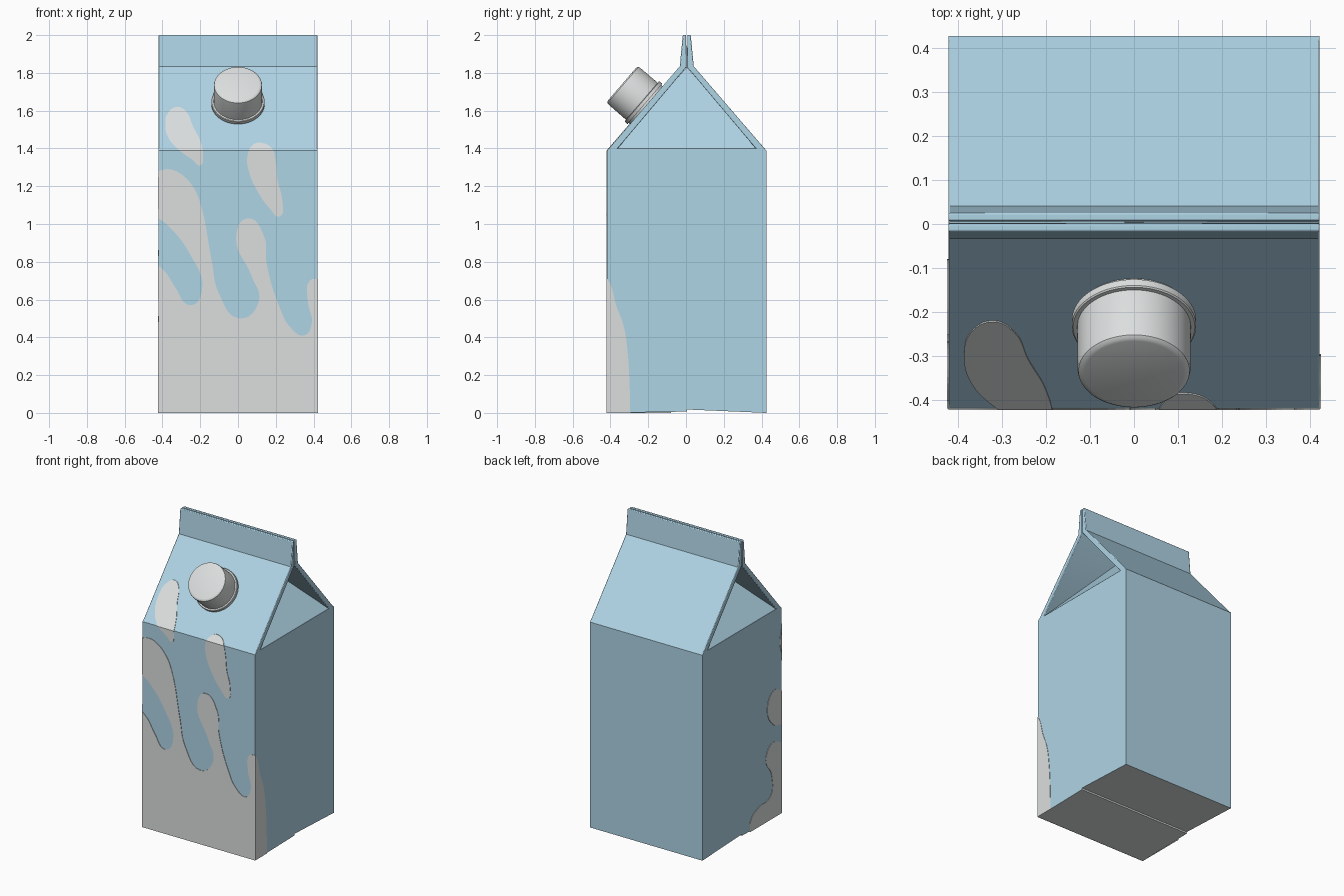
import bpy, bmesh, math
from mathutils import Vector, Matrix

cube = bpy.data.objects.get("Cube")
if cube:
    bpy.data.objects.remove(cube, do_unlink=True)


def make_material(name, rgb):
    mat = bpy.data.materials.new(name)
    mat.use_nodes = True
    mat.diffuse_color = (*rgb, 1)
    mat.node_tree.nodes["Principled BSDF"].inputs["Base Color"].default_value = (*rgb, 1)
    return mat


blue = make_material("pale blue card", (.43, .66, .79))
white = make_material("off white", (.72, .74, .74))

W = .421                    # half width
FRONT, BACK = -.418, .426   # front and back walls
MID = (FRONT + BACK) / 2
EAVE, SHOULDER, RIDGE, TOP = 1.388, 1.40, 1.835, 2.0
SLOPE = (RIDGE - EAVE) / (MID - .037 - FRONT)


def finish(name, bm, *materials):
    bmesh.ops.recalc_face_normals(bm, faces=bm.faces)
    mesh = bpy.data.meshes.new(name)
    bm.to_mesh(mesh)
    bm.free()
    for mat in materials:
        mesh.materials.append(mat)
    obj = bpy.data.objects.new(name, mesh)
    bpy.context.collection.objects.link(obj)
    return obj


def smooth(obj, angle):
    bpy.ops.object.select_all(action="DESELECT")
    obj.select_set(True)
    bpy.context.view_layer.objects.active = obj
    bpy.ops.object.shade_smooth_by_angle(angle=math.radians(angle))


def extrude_across(profile):
    """Sweep a (y, z) outline across the whole width."""
    bm = bmesh.new()
    face = bm.faces.new([bm.verts.new((-W, y, z)) for y, z in profile])
    new = bmesh.ops.extrude_face_region(bm, geom=[face])["geom"]
    verts = [g for g in new if isinstance(g, bmesh.types.BMVert)]
    bmesh.ops.translate(bm, verts=verts, vec=(2 * W, 0, 0))
    return bm


# Carton body, with two overlapping flaps underneath
bm = extrude_across([(FRONT, 0), (FRONT, EAVE), (FRONT + .011, SHOULDER),
                     (BACK - .011, SHOULDER), (BACK, EAVE), (BACK, 0),
                     (MID, .018), (MID, .007)])
bmesh.ops.recalc_face_normals(bm, faces=bm.faces)
for f in bm.faces:
    if f.calc_center_median().z < .03:
        f.material_index = 1
finish("carton_body", bm, blue, white)

# Folded-in gussets: a hipped wedge under the roof panels
bm = bmesh.new()
for sx in (-1, 1):
    for sy in (-1, 1):
        bm.verts.new((sx * W, MID + sy * .38, SHOULDER - .002))
    bm.verts.new((sx * .02, MID, RIDGE - .005))
bmesh.ops.convex_hull(bm, input=bm.verts)
finish("side_gussets", bm, blue)

# Sloping roof panels that turn up into the sealed top fin
half = [(.422, EAVE), (.037, RIDGE), (.021, TOP), (.003, TOP),
        (.002, RIDGE - .005), (.365, SHOULDER), (.40, EAVE - .004)]
for side, name in ((-1, "front_roof_panel"), (1, "back_roof_panel")):
    panel = finish(name, extrude_across([(MID + side * y, z) for y, z in half]), blue)
    bevel = panel.modifiers.new("soft_edges", "BEVEL")
    bevel.width = .004
    bevel.segments = 2
    bevel.limit_method = "ANGLE"
    bevel.angle_limit = math.radians(50)
    smooth(panel, 30)


# Screw cap standing square to the front roof panel
def lathe(name, profile, steps=64):
    bm = bmesh.new()
    verts = [bm.verts.new((r, 0, h)) for r, h in profile]
    edges = [bm.edges.new(pair) for pair in zip(verts, verts[1:])]
    bmesh.ops.spin(bm, geom=verts + edges, axis=(0, 0, 1), cent=(0, 0, 0),
                   angle=math.tau, steps=steps, use_merge=True)
    bmesh.ops.remove_doubles(bm, verts=bm.verts, dist=.0001)
    return finish(name, bm, white)


normal = Vector((0, -SLOPE, 1)).normalized()
cap_y = -.21
tilt = normal.to_track_quat("Z", "Y").to_matrix().to_4x4()
place = Matrix.Translation((0, cap_y, EAVE + (cap_y - FRONT) * SLOPE)) @ tilt
collar = lathe("cap_collar", [(0, -.01), (.132, -.01), (.132, .01), (.141, .01),
                              (.141, .028), (.138, .031), (0, .031)])
cap = lathe("screw_cap", [(0, .02), (.129, .02), (.128, .155), (.126, .163),
                          (.120, .168), (.112, .170), (0, .170)])
for part in (collar, cap):
    part.matrix_world = place
    smooth(part, 35)


# Milk splashes: thin plates cut from smooth outlines and laid on the card
def on_front(u, v, w):
    return (u, FRONT + max(0, v - EAVE) * SLOPE ** -1 - .002 - w, v)


def on_left(u, v, w):
    return (W + .001 + w, u, v)


def on_right(u, v, w):
    return (-W - .001 - w, u, v)


def splash(name, points, wrap):
    curve = bpy.data.curves.new(name + "_outline", "CURVE")
    curve.dimensions = "2D"
    curve.fill_mode = "BOTH"
    curve.extrude = .0015
    curve.resolution_u = 6
    spline = curve.splines.new("BEZIER")
    spline.bezier_points.add(len(points) - 1)
    spline.use_cyclic_u = True
    for bp, (u, v) in zip(spline.bezier_points, points):
        bp.co = (u, v, 0)
    for bp, (u, v) in zip(spline.bezier_points, points):
        corner = abs(u) > .41 or v == 0
        bp.handle_left_type = bp.handle_right_type = "VECTOR" if corner else "AUTO"
    outline = bpy.data.objects.new(name + "_outline", curve)
    bpy.context.collection.objects.link(outline)
    graph = bpy.context.evaluated_depsgraph_get()
    mesh = bpy.data.meshes.new_from_object(outline.evaluated_get(graph))
    bm = bmesh.new()
    bm.from_mesh(mesh)
    bpy.data.objects.remove(outline)
    bpy.data.curves.remove(curve)
    bpy.data.meshes.remove(mesh)
    bmesh.ops.remove_doubles(bm, verts=bm.verts, dist=.00001)
    # crease along the eave so the plate can follow the roof
    bmesh.ops.bisect_plane(bm, geom=bm.verts[:] + bm.edges[:] + bm.faces[:],
                           plane_co=(0, EAVE, 0), plane_no=(0, 1, 0))
    for vert in bm.verts:
        vert.co = wrap(*vert.co)
    for f in bm.faces:
        f.smooth = False
        f.material_index = 0
    finish(name, bm, white)


splash("front_splash", [
    (-W, 0), (-W, .78), (-.38, .74), (-.33, .66), (-.25, .57), (-.19, .65),
    (-.26, .85), (-.38, 1.0), (-W, 1.03), (-W, 1.28), (-.37, 1.29), (-.31, 1.27),
    (-.24, 1.20), (-.20, 1.11), (-.14, .81), (-.10, .63), (.01, .50), (.11, .59),
    (.07, .73), (-.01, .93), (.05, 1.03), (.14, .93), (.15, .80), (.22, .56),
    (.28, .45), (.35, .41), (.39, .47), (.37, .59), (.38, .70), (W, .71), (W, 0)],
    on_front)
splash("upper_drop", [
    (-.32, 1.62), (-.27, 1.59), (-.24, 1.52), (-.20, 1.44), (-.185, 1.36),
    (-.20, 1.31), (-.24, 1.34), (-.31, 1.39), (-.37, 1.46), (-.385, 1.53),
    (-.37, 1.59)], on_front)
splash("lower_drop", [
    (.12, 1.43), (.18, 1.40), (.20, 1.33), (.21, 1.23), (.235, 1.12), (.22, 1.04),
    (.17, 1.08), (.10, 1.18), (.06, 1.27), (.05, 1.36), (.08, 1.42)], on_front)
splash("left_side_splash", [
    (FRONT, 0), (FRONT, .71), (-.40, .68), (-.37, .57), (-.33, .46), (-.31, .33),
    (-.30, .18), (-.295, 0)], on_left)
splash("right_side_splash", [
    (FRONT, 0), (FRONT, .48), (-.31, .51), (-.25, .42), (-.31, .30), (-.30, .16),
    (-.17, .13), (-.09, .08), (-.08, 0)], on_right)
splash("right_side_lobe", [
    (FRONT, .60), (FRONT, .83), (-.33, .86), (-.265, .76), (-.33, .63)], on_right)
splash("right_side_sliver", [(FRONT, 1.08), (-.40, 1.16), (FRONT, 1.25)], on_right)
